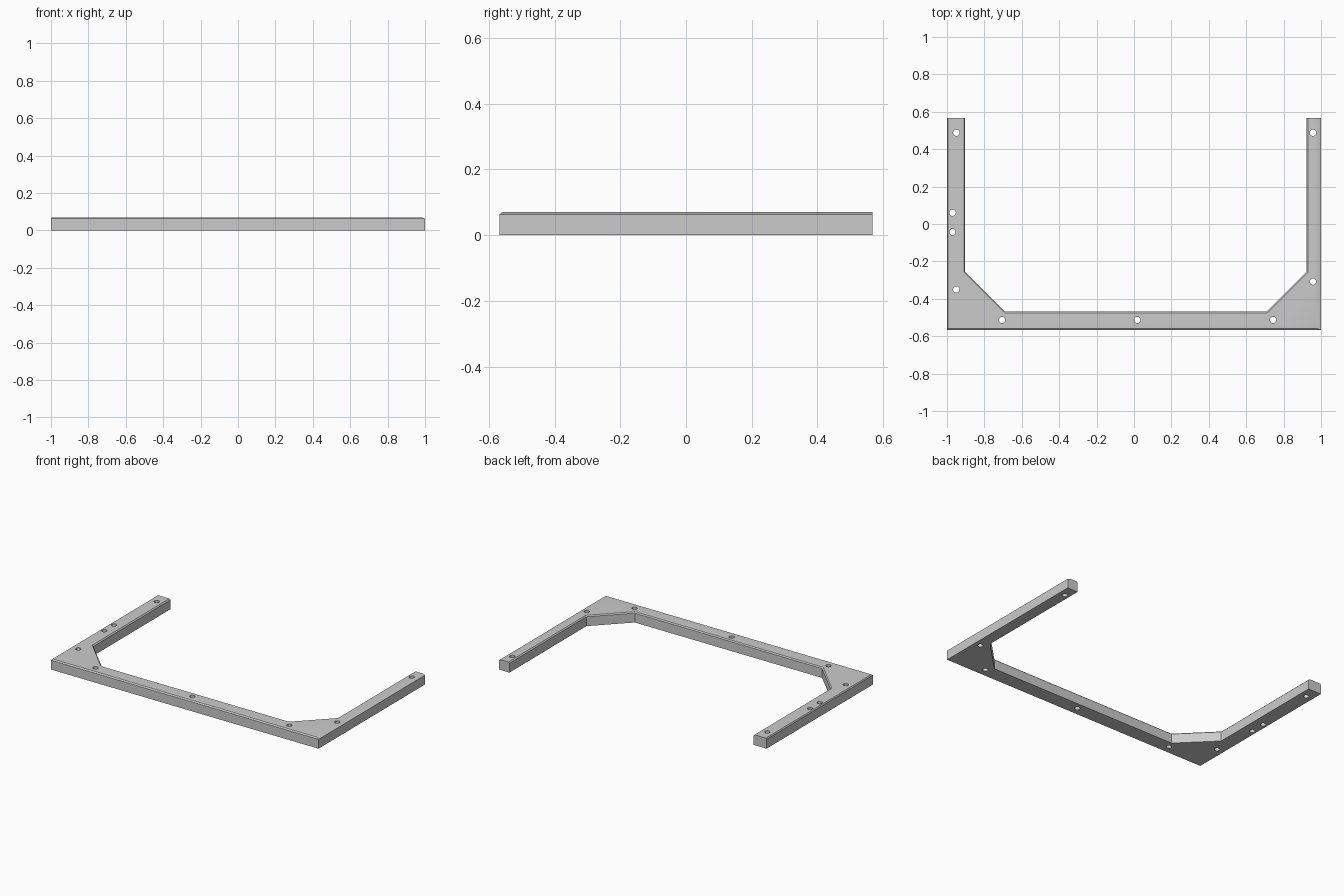
import bpy
import bmesh
from mathutils import Matrix, Vector

cube = bpy.data.objects.get("Cube")
if cube:
    bpy.data.objects.remove(cube, do_unlink=True)

HEIGHT, SHOULDER, HOLE_RADIUS = 0.07, 0.063, 0.017

grey = bpy.data.materials.new("light grey")
grey.use_nodes = True
colour = (0.6, 0.6, 0.6, 1)
grey.diffuse_color = colour
grey.node_tree.nodes["Principled BSDF"].inputs["Base Color"].default_value = colour

# Counterclockwise outline: corner x, y and the bevel width of the edge that starts there
outline = [
    (-1, -0.568, 0.009), (1, -0.568, 0.02), (1, 0.568, 0),
    (0.923, 0.568, 0.007), (0.923, -0.255, 0.007), (0.71, -0.468, 0.007),
    (-0.69, -0.468, 0.007), (-0.903, -0.255, 0.007), (-0.903, 0.568, 0),
    (-1, 0.568, 0.005),
]


def bevelled_corners(points):
    """Move every edge inward by its own width and return the new corners."""
    corners = [Vector(p[:2]) for p in points]
    result = []
    for i, corner in enumerate(corners):
        d1 = (corner - corners[i - 1]).normalized()
        d2 = (corners[(i + 1) % len(corners)] - corner).normalized()
        n1, n2 = Vector((-d1.y, d1.x)), Vector((-d2.y, d2.x))
        solve = Matrix((n1, n2)).inverted()
        result.append(corner + solve @ Vector((points[i - 1][2], points[i][2])))
    return result


def new_object(name, bm):
    bmesh.ops.recalc_face_normals(bm, faces=bm.faces)
    mesh = bpy.data.meshes.new(name)
    bm.to_mesh(mesh)
    bm.free()
    mesh.materials.append(grey)
    obj = bpy.data.objects.new(name, mesh)
    bpy.context.collection.objects.link(obj)
    return obj


# U-shaped frame with corner gussets and bevelled upper edges
bm = bmesh.new()
base = [Vector(p[:2]) for p in outline]
rings = [[bm.verts.new((p.x, p.y, z)) for p in loop]
         for loop, z in ((base, 0), (base, SHOULDER), (bevelled_corners(outline), HEIGHT))]
bm.faces.new(rings[0][::-1])
bm.faces.new(rings[-1])
for low, high in zip(rings, rings[1:]):
    for i in range(len(low)):
        bm.faces.new((low[i - 1], low[i], high[i], high[i - 1]))
frame = new_object("mounting_frame", bm)

# Screw holes through the frame
holes = [(-0.95, 0.488), (-0.97, 0.06), (-0.97, -0.043), (-0.95, -0.35),
         (-0.706, -0.513), (0.018, -0.513), (0.744, -0.513),
         (0.957, -0.308), (0.957, 0.488)]
bm = bmesh.new()
for x, y in holes:
    bmesh.ops.create_cone(bm, cap_ends=True, segments=24, radius1=HOLE_RADIUS,
                          radius2=HOLE_RADIUS, depth=0.3,
                          matrix=Matrix.Translation((x, y, HEIGHT / 2)))
cutter = new_object("screw_hole_cutter", bm)
cutter.hide_render = True

# Cut the holes, then discard the cutter
cut = frame.modifiers.new("screw holes", 'BOOLEAN')
cut.operation = 'DIFFERENCE'
cut.solver = 'EXACT'
cut.object = cutter
bpy.context.view_layer.objects.active = frame
frame.select_set(True)
bpy.ops.object.modifier_apply(modifier=cut.name)
bpy.data.objects.remove(cutter, do_unlink=True)
bpy.ops.object.shade_smooth_by_angle(angle=0.4)
